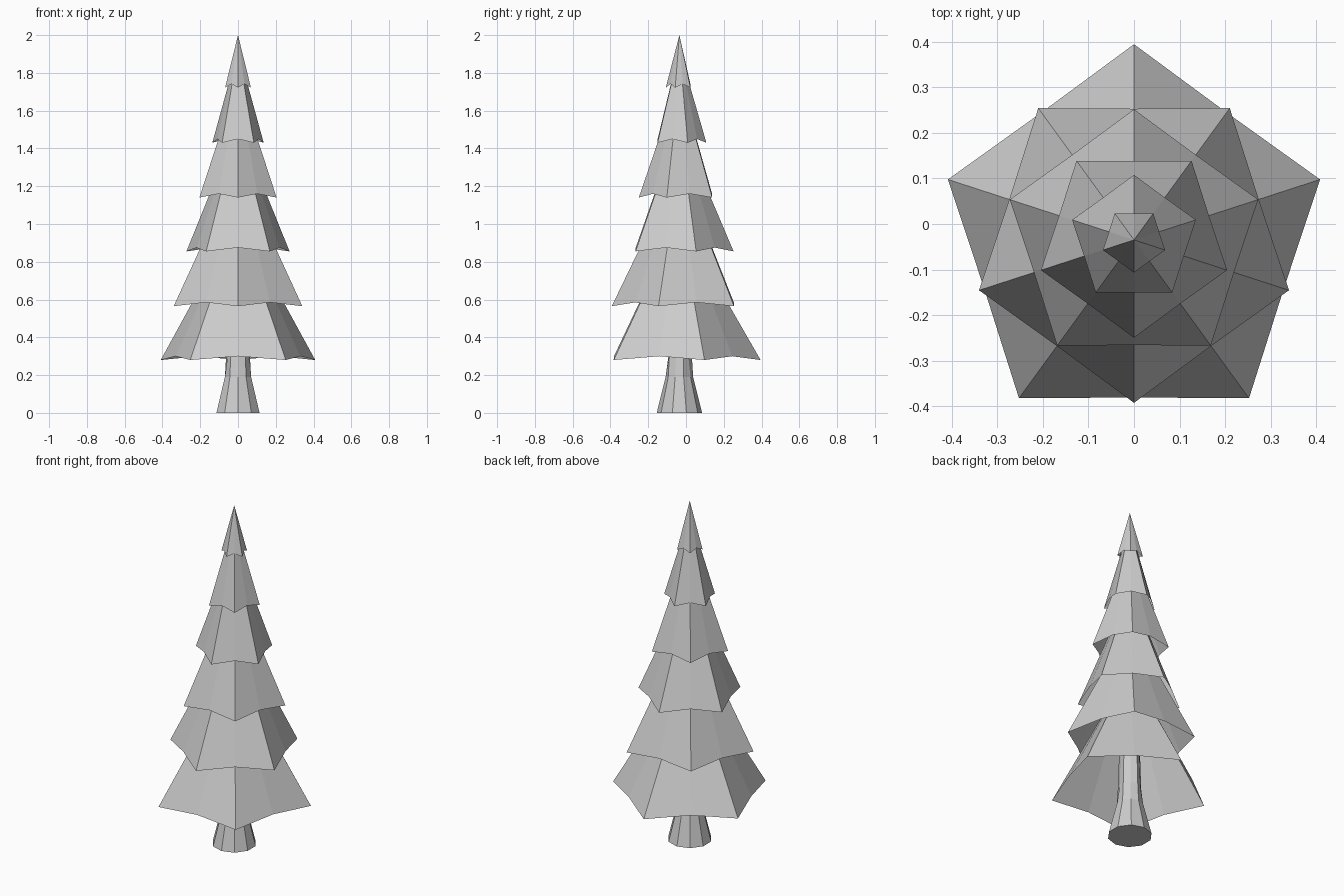
import bpy, bmesh
from math import sin, cos, pi

if "Cube" in bpy.data.objects:
    bpy.data.objects.remove(bpy.data.objects["Cube"])

CY = -0.035   # tree axis sits slightly towards the front
N = 10


def ring(bm, z, r_even, r_odd, dz_odd=0.0, flip=0):
    """Ten-point ring; even points are the branch tips, starting at +y (or -y if flipped)."""
    verts = []
    for i in range(N):
        a = pi / 2 + (i + N // 2 * flip) * 2 * pi / N
        r = r_odd if i % 2 else r_even
        verts.append(bm.verts.new((r * cos(a), CY + r * sin(a), z + (dz_odd if i % 2 else 0))))
    return verts


def bridge(bm, low, high):
    for i in range(N):
        j = (i + 1) % N
        bm.faces.new((low[i], low[j], high[j], high[i]))


def finish(bm, name):
    me = bpy.data.meshes.new(name)
    bm.to_mesh(me)
    bm.free()
    ob = bpy.data.objects.new(name, me)
    bpy.context.collection.objects.link(ob)


# trunk: flared ten-sided foot, slightly fluted stem running up inside the branches
bm = bmesh.new()
rings = [ring(bm, 0, 0.12, 0.12), ring(bm, 0.19, 0.073, 0.073),
         ring(bm, 0.30, 0.066, 0.058), ring(bm, 0.80, 0.05, 0.045)]
for a, b in zip(rings, rings[1:]):
    bridge(bm, a, b)
bm.faces.new(rings[0][::-1])
bm.faces.new(rings[-1])
finish(bm, "trunk")

# branch tiers: open five-pointed skirts, each turned half a step from the one below
tiers = [(0.28, 0.43, 0.96), (0.565, 0.358, 1.24), (0.855, 0.287, 1.47),
         (1.14, 0.215, 1.71), (1.43, 0.143, 1.88), (1.722, 0.072, 2.0)]
for k, (z, r, top) in enumerate(tiers):
    bm = bmesh.new()
    low = ring(bm, z, r, r * 0.805, 0.02, k % 2)
    if k < 5:
        tip_r = 0.09 * r
        bridge(bm, low, ring(bm, top, tip_r, tip_r * 0.9, 0, k % 2))
    else:
        apex = bm.verts.new((0, CY, top))
        for i in range(N):
            bm.faces.new((low[i], low[(i + 1) % N], apex))
    finish(bm, f"branch_tier_{k + 1}")
